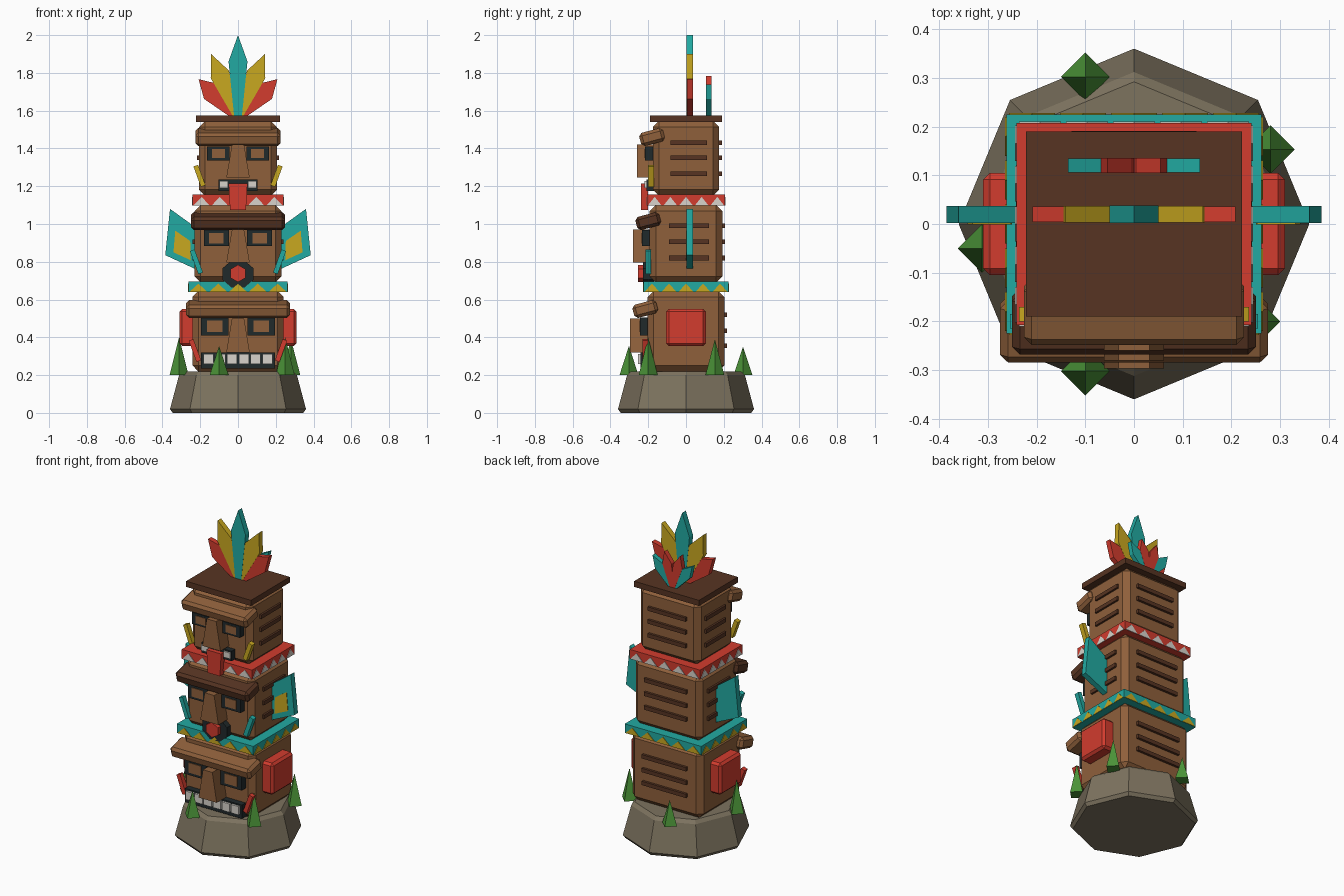
import bpy, bmesh, math
from mathutils import Matrix, Vector

cube = bpy.data.objects.get("Cube")
if cube:
    bpy.data.objects.remove(cube, do_unlink=True)


def material(name, hex_code):
    def lin(i):
        c = int(hex_code[i:i + 2], 16) / 255
        return c / 12.92 if c < 0.04045 else ((c + 0.055) / 1.055) ** 2.4
    col = (lin(0), lin(2), lin(4), 1)
    m = bpy.data.materials.new(name)
    m.use_nodes = True
    m.diffuse_color = col
    bsdf = m.node_tree.nodes["Principled BSDF"]
    bsdf.inputs["Base Color"].default_value = col
    bsdf.inputs["Roughness"].default_value = 0.9
    return m


WOOD = material("wood", "8F603B")
DARK = material("dark wood", "573422")
RED = material("red paint", "D23C2E")
TEAL = material("teal paint", "22AAA2")
YELLOW = material("yellow paint", "C9A820")
WHITE = material("white paint", "D8D4CC")
BLACK = material("charcoal", "20292B")
STONE = material("stone", "7D735F")
GREEN = material("leaf green", "4B9438")


def finish(name, bm, mat):
    bmesh.ops.recalc_face_normals(bm, faces=bm.faces)
    me = bpy.data.meshes.new(name)
    bm.to_mesh(me)
    bm.free()
    me.materials.append(mat)
    ob = bpy.data.objects.new(name, me)
    bpy.context.collection.objects.link(ob)
    return ob


def box(name, mat, center, size, bevel=0.0, tilt=0.0, axis='X'):
    bm = bmesh.new()
    bmesh.ops.create_cube(bm, size=1)
    bmesh.ops.scale(bm, vec=size, verts=bm.verts)
    if bevel:
        bmesh.ops.bevel(bm, geom=bm.edges[:], offset=bevel, segments=1, affect='EDGES')
    bm.transform(Matrix.Translation(center) @ Matrix.Rotation(tilt, 4, axis))
    return finish(name, bm, mat)


def add_prism(bm, pts, y0, y1, mtx=Matrix()):
    """Outline in x and z, extruded from y0 to y1."""
    rings = [[bm.verts.new(mtx @ Vector((x, y, z))) for x, z in pts] for y in (y0, y1)]
    bm.faces.new(rings[0])
    bm.faces.new(rings[1][::-1])
    for i in range(len(pts)):
        j = (i + 1) % len(pts)
        bm.faces.new((rings[0][i], rings[1][i], rings[1][j], rings[0][j]))


def prism(name, mat, pts, y0, y1, mtx=Matrix()):
    bm = bmesh.new()
    add_prism(bm, pts, y0, y1, mtx)
    return finish(name, bm, mat)


def ngon(n, rx, rz, z, turn):
    return [(rx * math.cos(turn + math.tau * i / n), z + rz * math.sin(turn + math.tau * i / n))
            for i in range(n)]


SIDES = (("right", -1), ("left", 1))

# Stone base: stacked octagonal rings
bm = bmesh.new()
rings = []
for r, z in ((0.345, 0), (0.36, 0.02), (0.312, 0.2), (0.292, 0.22)):
    rings.append([bm.verts.new((r * math.cos(i * math.tau / 8), r * math.sin(i * math.tau / 8), z))
                  for i in range(8)])
bm.faces.new(rings[0][::-1])
bm.faces.new(rings[-1])
for a, b in zip(rings, rings[1:]):
    for i in range(8):
        j = (i + 1) % 8
        bm.faces.new((a[i], a[j], b[j], b[i]))
finish("stone_base", bm, STONE)

# Grass spikes around the base
for i, (x, y, top) in enumerate(((-0.312, -0.05, 0.4), (-0.1, 0.302, 0.35), (0.28, 0.153, 0.39),
                                 (-0.1, -0.302, 0.355), (0.25, -0.2, 0.4))):
    bm = bmesh.new()
    bmesh.ops.create_cone(bm, cap_ends=True, segments=4, radius1=0.05, radius2=0, depth=top - 0.2)
    if abs(abs(bm.verts[:][0].co.x) - abs(bm.verts[:][0].co.y)) < 0.001:
        bm.transform(Matrix.Rotation(math.pi / 4, 4, 'Z'))
    bm.transform(Matrix.Translation((x, y, (top + 0.2) / 2)))
    finish(f"grass_spike_{i + 1}", bm, GREEN)


def tier(name, hx, hy, z0, z1, brow, eye, nose, groove_z, side_grooves):
    """One carved head: block, brow, eyes, nose and grooves."""
    box(name + "_block", WOOD, (0, 0, (z0 + z1) / 2), (2 * hx, 2 * hy, z1 - z0), 0.032)
    bw, by, bz, bmat = brow
    box(name + "_brow", bmat, (0, by, bz), (2 * bw, 0.13, 0.072), 0.016, math.radians(15))
    ex, ez, ew, eh = eye
    front = -hy - 0.04
    for side, s in SIDES:
        box(f"{name}_{side}_eye_socket", BLACK, (s * ex, front + 0.03, ez), (ew, 0.06, eh))
        box(f"{name}_{side}_eye", WOOD, (s * ex, front, ez), (ew * 0.58, 0.008, eh * 0.65))
    top, bottom, depth = nose
    prism(name + "_nose", WOOD, [(-0.032, top), (0.032, top), (0.062, bottom), (-0.062, bottom)],
          -depth, -hy + 0.02)
    for i, z in enumerate(groove_z):
        box(f"{name}_back_groove_{i + 1}", DARK, (0, hy, z), (hx * 1.25, 0.03, 0.024))
        if side_grooves:
            for side, s in SIDES:
                box(f"{name}_{side}_groove_{i + 1}", DARK, (s * hx, 0.015, z), (0.024, hy * 1.1, 0.024))


tier("lower", 0.242, 0.203, 0.22, 0.645, (0.275, -0.216, 0.55, WOOD), (0.123, 0.458, 0.145, 0.095),
     (0.5, 0.32, 0.297), (0.52, 0.435, 0.355), False)
tier("middle", 0.23, 0.192, 0.69, 1.1, (0.25, -0.2, 1.015, DARK), (0.114, 0.925, 0.132, 0.085),
     (0.97, 0.795, 0.28), (0.99, 0.905, 0.82), True)
tier("upper", 0.206, 0.176, 1.15, 1.545, (0.226, -0.18, 1.46, WOOD), (0.104, 1.373, 0.12, 0.072),
     (1.42, 1.245, 0.26), (1.43, 1.35, 1.265), True)


def band(name, hx, hy, z0, z1, mat, tri_mat):
    """Painted collar with a row of triangles on each side."""
    box(name, mat, (0, 0, (z0 + z1) / 2), (2 * hx, 2 * hy, z1 - z0))
    bm = bmesh.new()
    for k in range(4):
        half, dist = ((hx, hy), (hy, hx))[k % 2]
        step = 2 * half / 5
        for i in range(5):
            x = -half + i * step
            add_prism(bm, [(x + 0.005, z0 + 0.001), (x + step - 0.005, z0 + 0.001),
                           (x + step / 2, z0 + (z1 - z0) * 0.8)],
                      -dist - 0.003, -dist + 0.003, Matrix.Rotation(k * math.pi / 2, 4, 'Z'))
    finish(name + "_triangles", bm, tri_mat)


band("lower_band", 0.262, 0.225, 0.64, 0.695, TEAL, YELLOW)
band("upper_band", 0.241, 0.207, 1.097, 1.155, RED, WHITE)
box("top_cap", DARK, (0, 0, 1.558), (0.444, 0.38, 0.035))

# Lower mouth with a row of teeth
box("lower_mouth", BLACK, (0, -0.21, 0.277), (0.39, 0.06, 0.085))
for i in range(6):
    box(f"lower_tooth_{i + 1}", WHITE, ((i - 2.5) * 0.062, -0.235, 0.285), (0.053, 0.036, 0.052))

# Middle round mouth
prism("middle_mouth", BLACK, ngon(8, 0.09, 0.077, 0.735, math.pi / 8), -0.228, -0.17)
prism("middle_mouth_center", RED, ngon(6, 0.046, 0.046, 0.738, math.pi / 2), -0.255, -0.2)

# Upper mouth with two teeth and tongue
box("upper_mouth", BLACK, (0, -0.185, 1.205), (0.206, 0.05, 0.062))
for side, s in SIDES:
    box(f"upper_{side}_tooth", WHITE, (s * 0.076, -0.205, 1.209), (0.046, 0.03, 0.036))
prism("tongue", RED, [(-0.05, 1.215), (0.05, 1.215), (0.042, 1.075), (-0.042, 1.075)], -0.237, -0.2)

for side, s in SIDES:
    # Slanted cheek marks
    for name, mat, x, y, z, length in (("lower", RED, 0.228, -0.215, 0.33, 0.12),
                                       ("middle", TEAL, 0.22, -0.2, 0.8, 0.13),
                                       ("upper", YELLOW, 0.204, -0.185, 1.255, 0.115)):
        box(f"{name}_{side}_cheek_mark", mat, (s * x, y, z), (0.026, 0.03, length),
            0, s * math.radians(20), 'Y')
    # Lower ears
    box(f"{side}_ear", RED, (s * 0.265, 0, 0.452), (0.09, 0.21, 0.196), 0.014)
    # Wings with a painted front panel
    wing = [(0.36, 1.08), (0.385, 0.835), (0.19, 0.745), (0.2, 0.965)]
    panel = [(0.332, 0.965), (0.342, 0.85), (0.25, 0.808), (0.253, 0.91)]
    prism(f"{side}_wing", TEAL, [(s * x, z) for x, z in wing], 0.002, 0.037)
    prism(f"{side}_wing_panel", YELLOW, [(s * x, z) for x, z in panel], -0.001, 0.004)


def feather(name, mat, angle, length, half, y, thick):
    pts = [(-half * 0.4, 0), (half * 0.4, 0), (half, length * 0.68), (0, length), (-half, length * 0.68)]
    prism(name, mat, pts, -thick / 2, thick / 2,
          Matrix.Translation((0, y, 1.565)) @ Matrix.Rotation(math.radians(angle), 4, 'Y'))


# Feather crest, front fan and small back fan
feather("center_feather", TEAL, 0, 0.435, 0.05, 0.02, 0.036)
for side, s in SIDES:
    feather(f"{side}_inner_feather", YELLOW, s * 23, 0.363, 0.052, 0.02, 0.034)
    feather(f"{side}_outer_feather", RED, s * 46, 0.29, 0.055, 0.02, 0.032)
    feather(f"{side}_back_inner_feather", RED, s * 14, 0.225, 0.032, 0.12, 0.03)
    feather(f"{side}_back_outer_feather", TEAL, s * 38, 0.22, 0.034, 0.12, 0.028)
